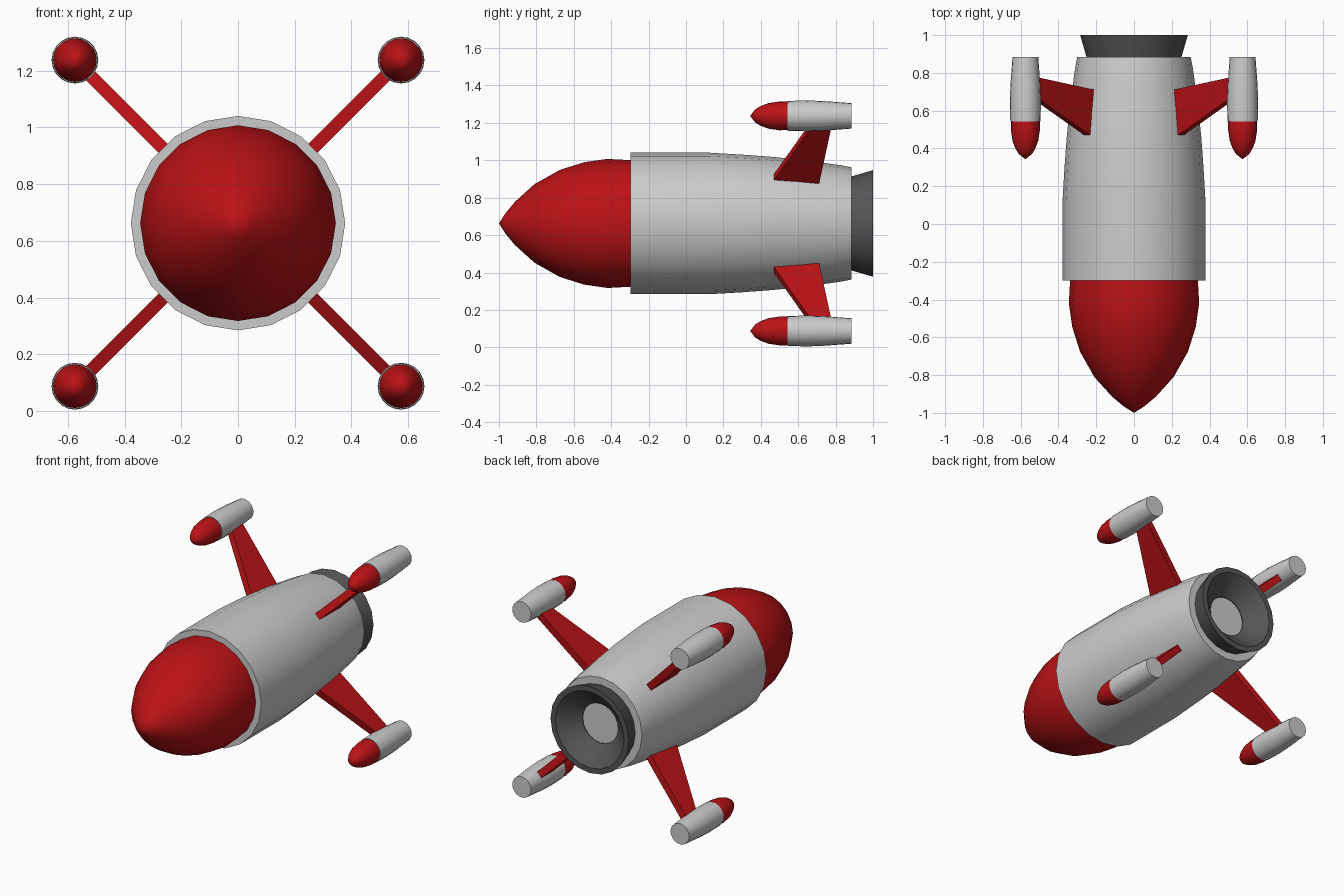
import bpy, bmesh, math
from mathutils import Vector

if "Cube" in bpy.data.objects:
    bpy.data.objects.remove(bpy.data.objects["Cube"])

CZ = 0.6625      # height of the main axis
ARM = 0.575      # x and z offset of each booster from the axis


def material(name, rgb):
    m = bpy.data.materials.new(name)
    m.diffuse_color = (*rgb, 1)
    m.use_nodes = True
    m.node_tree.nodes["Principled BSDF"].inputs["Base Color"].default_value = m.diffuse_color
    return m


RED = material("red_paint", (0.5, 0.006, 0.008))
DARK = material("dark_metal", (0.09, 0.09, 0.09))


def finish(name, bm, mat=None, smooth=True):
    bmesh.ops.recalc_face_normals(bm, faces=bm.faces)
    mesh = bpy.data.meshes.new(name)
    bm.to_mesh(mesh)
    bm.free()
    ob = bpy.data.objects.new(name, mesh)
    bpy.context.collection.objects.link(ob)
    if mat:
        mesh.materials.append(mat)
    if smooth:
        bpy.ops.object.select_all(action='DESELECT')
        ob.select_set(True)
        bpy.context.view_layer.objects.active = ob
        bpy.ops.object.shade_smooth_by_angle(angle=math.radians(32))
    return ob


def lathe(name, profile, cx, cz, mat=None, sides=20, loop=False):
    """Turn (y, radius) points around a line parallel to y."""
    bm = bmesh.new()
    rings = []
    for y, r in profile:
        if r == 0:
            rings.append([bm.verts.new((cx, y, cz))] * sides)
        else:
            rings.append([bm.verts.new((cx + r * math.sin(2 * math.pi * i / sides), y,
                                        cz + r * math.cos(2 * math.pi * i / sides)))
                          for i in range(sides)])
    pairs = list(zip(rings, rings[1:]))
    if loop:
        pairs.append((rings[-1], rings[0]))
    for a, b in pairs:
        for i in range(sides):
            j = (i + 1) % sides
            bm.faces.new(list(dict.fromkeys((a[i], a[j], b[j], b[i]))))
    if not loop:
        for ring in (rings[0], rings[-1]):
            if ring[0] is not ring[1]:
                bm.faces.new(ring)
    return finish(name, bm, mat)


# Main hull, nose and hollow exhaust bell
lathe("hull", [(-0.298, 0.378), (0.13, 0.378), (0.3, 0.368), (0.45, 0.357),
               (0.6, 0.342), (0.75, 0.322), (0.83, 0.311), (0.885, 0.300)], 0, CZ)
lathe("nose_cone", [(-1, 0), (-0.965, 0.055), (-0.915, 0.115), (-0.81, 0.210),
                    (-0.675, 0.286), (-0.545, 0.327), (-0.42, 0.345),
                    (-0.29, 0.338)], 0, CZ, RED)
lathe("exhaust_bell", [(0.88, 0.25), (1.0, 0.285), (1.0, 0.25), (0.89, 0.13),
                       (0.88, 0.13)], 0, CZ, DARK, loop=True)

# Four diagonal fins, each carrying a small booster
fin_outline = [(0.28, 0.435), (0.78, 0.685), (0.78, 0.782), (0.28, 0.705)]  # (reach, y)
for sx, side in ((-1, "left"), (1, "right")):
    for sz, level in ((1, "upper"), (-1, "lower")):
        tag = f"{level}_{side}"
        x, z = sx * ARM, CZ + sz * ARM
        lathe(f"booster_body_{tag}", [(0.543, 0.080), (0.65, 0.0825), (0.74, 0.079),
                                      (0.885, 0.068)], x, z)
        lathe(f"booster_nose_{tag}", [(0.343, 0), (0.37, 0.035), (0.40, 0.053),
                                      (0.44, 0.068), (0.50, 0.077), (0.55, 0.076)],
              x, z, RED)
        out = Vector((sx, 0, sz)).normalized()
        across = Vector((sz, 0, -sx)).normalized() * 0.0225
        bm = bmesh.new()
        caps = [[bm.verts.new(Vector((0, y, CZ)) + out * s + across * k)
                 for s, y in fin_outline] for k in (-1, 1)]
        for cap in caps:
            bm.faces.new(cap)
        for i in range(4):
            j = (i + 1) % 4
            bm.faces.new((caps[0][i], caps[0][j], caps[1][j], caps[1][i]))
        finish(f"fin_{tag}", bm, RED, smooth=False)
